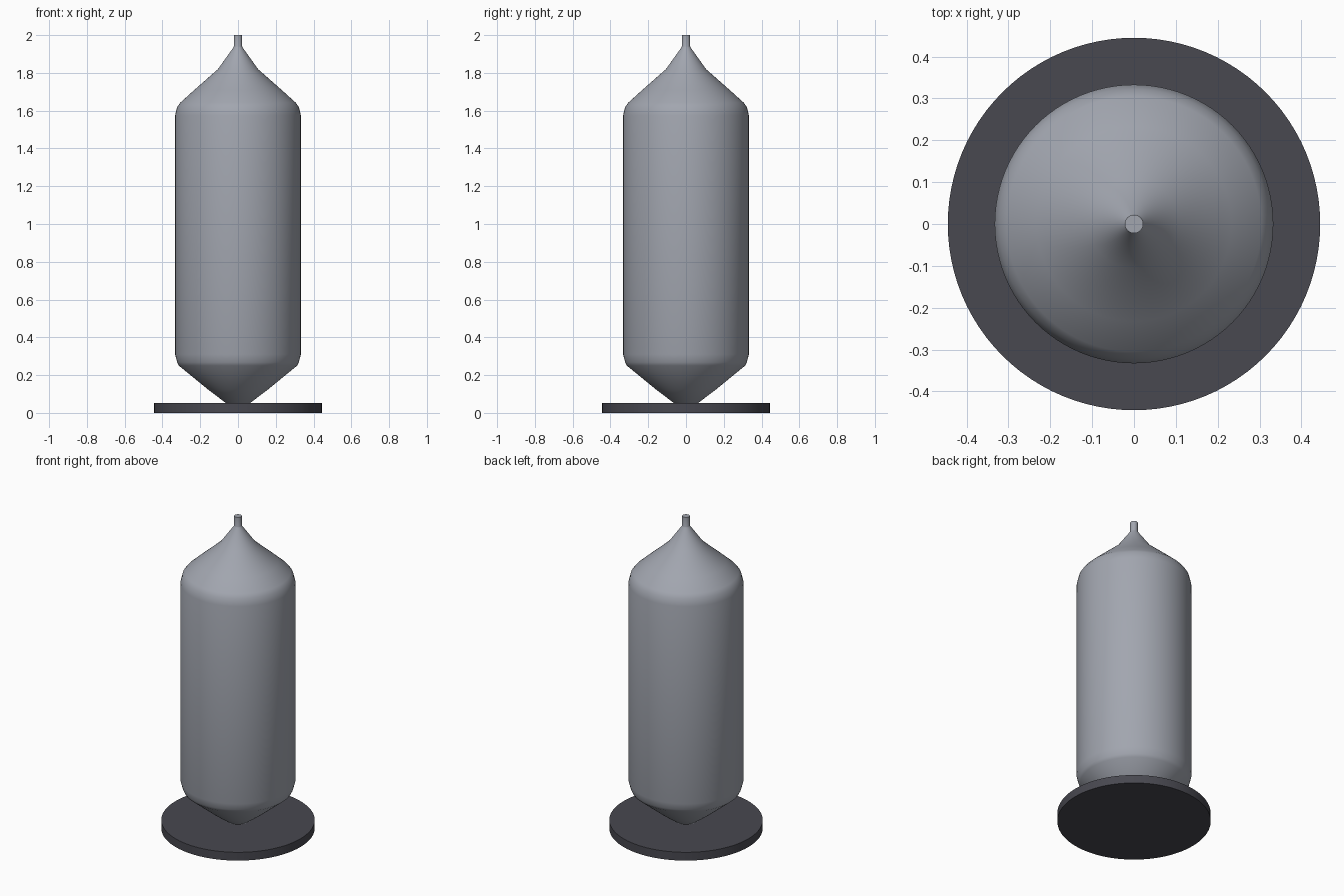
import bpy, bmesh, math

if "Cube" in bpy.data.objects:
    bpy.data.objects.remove(bpy.data.objects["Cube"])


def material(name, color):
    m = bpy.data.materials.new(name)
    m.diffuse_color = (*color, 1.0)
    m.use_nodes = True
    m.node_tree.nodes["Principled BSDF"].inputs["Base Color"].default_value = m.diffuse_color
    return m


def lathe(name, profile, mat, angle, segments=96):
    """Revolve a (radius, z) profile around z and cap both ends."""
    bm = bmesh.new()
    rings = []
    for r, z in profile:
        rings.append([bm.verts.new((r * math.cos(2 * math.pi * i / segments),
                                    r * math.sin(2 * math.pi * i / segments), z))
                      for i in range(segments)])
    for low, high in zip(rings, rings[1:]):
        for i in range(segments):
            j = (i + 1) % segments
            bm.faces.new((low[i], low[j], high[j], high[i]))
    bm.faces.new(rings[0][::-1])
    bm.faces.new(rings[-1])
    mesh = bpy.data.meshes.new(name)
    bm.to_mesh(mesh)
    bm.free()
    mesh.materials.append(mat)
    obj = bpy.data.objects.new(name, mesh)
    bpy.context.collection.objects.link(obj)
    bpy.ops.object.select_all(action='DESELECT')
    obj.select_set(True)
    bpy.context.view_layer.objects.active = obj
    bpy.ops.object.shade_smooth_by_angle(angle=math.radians(angle))
    return obj


grey = material("silver grey", (0.36, 0.38, 0.43))
dark = material("dark slate", (0.065, 0.065, 0.08))

# Round display base
lathe("base_disc", [(0.445, 0.0), (0.445, 0.053)], dark, 30)

# Crystal ingot: tail cone, straight body, shoulder, neck and seed rod
lathe("ingot", [
    (0.022, 0.02), (0.16, 0.125), (0.313, 0.25), (0.322, 0.268), (0.333, 0.31),
    (0.333, 1.575), (0.322, 1.62), (0.305, 1.643), (0.233, 1.708), (0.106, 1.82),
    (0.024, 1.935), (0.022, 1.94), (0.022, 2.0),
], grey, 50)
